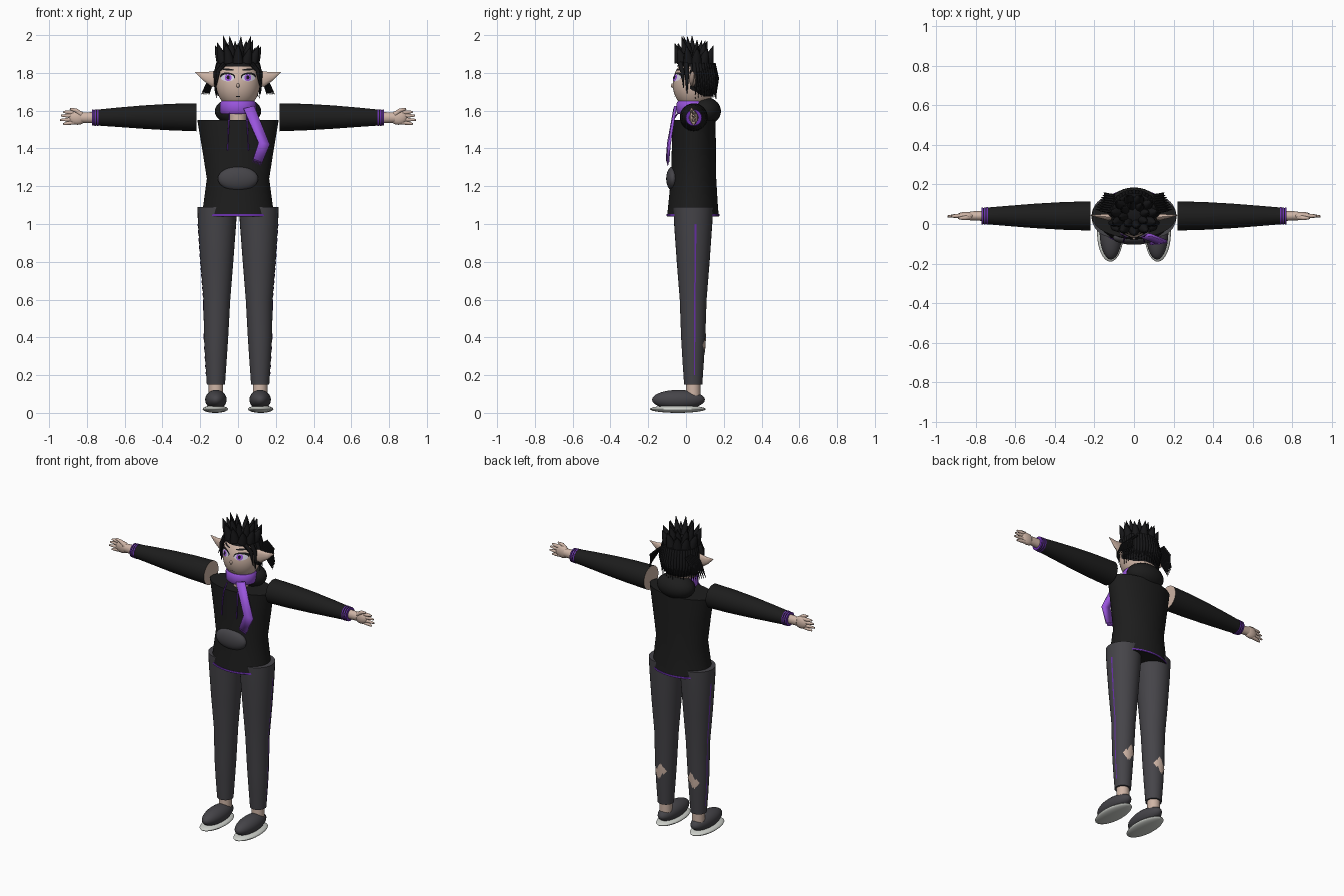
import bpy, bmesh, math, random
from mathutils import Vector, Matrix

random.seed(4)
cube = bpy.data.objects.get("Cube")
if cube:
    bpy.data.objects.remove(cube, do_unlink=True)


def material(name, r, g, b):
    m = bpy.data.materials.new(name)
    m.use_nodes = True
    m.diffuse_color = (r, g, b, 1)
    node = next(n for n in m.node_tree.nodes if n.type == 'BSDF_PRINCIPLED')
    node.inputs["Base Color"].default_value = (r, g, b, 1)
    node.inputs["Roughness"].default_value = 0.8
    return m


BLACK = material("black cloth", .012, .012, .012)
HAIR = material("hair black", .008, .008, .009)
GREY = material("charcoal grey", .06, .058, .066)
SKIN = material("skin", .62, .46, .38)
PURPLE = material("scarf purple", .32, .09, .72)
TRIM = material("trim purple", .14, .03, .4)
SOLE = material("sole white", .62, .64, .6)
EYE = material("eye white", .7, .66, .78)


def finish(name, bm, *mats, angle=0.8):
    bmesh.ops.recalc_face_normals(bm, faces=bm.faces)
    me = bpy.data.meshes.new(name)
    bm.to_mesh(me)
    bm.free()
    for m in mats:
        me.materials.append(m)
    me.shade_smooth()
    me.set_sharp_from_angle(angle=angle)
    ob = bpy.data.objects.new(name, me)
    bpy.context.collection.objects.link(ob)
    return ob


def skin_rings(bm, rings):
    """Bridge rings of points into a closed tube."""
    loops = [[bm.verts.new(p) for p in ring] for ring in rings]
    n = len(loops[0])
    for a, b in zip(loops, loops[1:]):
        for i in range(n):
            bm.faces.new((a[i], a[(i + 1) % n], b[(i + 1) % n], b[i]))
    return bm.faces.new(loops[0]), bm.faces.new(loops[-1])


def column(name, mat, sections, n=32):
    """Upright loft; section = z, centre x, centre y, radius x, radius y."""
    bm = bmesh.new()
    turn = [math.tau * i / n for i in range(n)]
    skin_rings(bm, [[(cx + rx * math.cos(a), cy + ry * math.sin(a), z) for a in turn]
                    for z, cx, cy, rx, ry in sections])
    return finish(name, bm, mat)


def blob(name, mat, centre, radii, n=28):
    bm = bmesh.new()
    bmesh.ops.create_uvsphere(bm, u_segments=n, v_segments=n // 2, radius=1,
                              matrix=Matrix.Translation(centre) @ Matrix.Diagonal((*radii, 1)))
    return finish(name, bm, mat)


def strand(bm, points, radii, n=8, flat=1.0):
    """Tapered tube along points; flat squashes it in y."""
    pts = [Vector(p) for p in points]
    rings = []
    for i, p in enumerate(pts):
        d = pts[min(i + 1, len(pts) - 1)] - pts[max(i - 1, 0)]
        q = d.to_track_quat('Z', 'Y')
        ring = []
        for k in range(n):
            a = math.tau * k / n
            v = q @ Vector((math.cos(a), math.sin(a), 0)) * radii[i]
            ring.append(p + Vector((v.x, v.y * flat, v.z)))
        rings.append(ring)
    return skin_rings(bm, rings)


# Hoodie body, hem trim, pocket and hood
column("hoodie_body", BLACK, [(1.04, 0, .037, .19, .137), (1.09, 0, .037, .185, .132),
                              (1.24, 0, .04, .165, .12), (1.4, 0, .042, .19, .117),
                              (1.55, 0, .042, .215, .113)], 48)
column("hem_trim", TRIM, [(1.042, 0, .037, .193, .14), (1.052, 0, .037, .192, .139)], 48)
blob("front_pocket", GREY, (0, -.07, 1.24), (.107, .035, .064))
blob("hood", BLACK, (0, .1, 1.597), (.123, .085, .075))
column("neck", SKIN, [(1.5, 0, .035, .047, .05), (1.66, 0, .035, .045, .047)])

# Scarf wrap and hanging tail
column("scarf_wrap", PURPLE, [(1.582, 0, .035, .086, .076), (1.592, 0, .035, .095, .085),
                              (1.64, 0, .035, .095, .085), (1.65, 0, .035, .088, .078)])
bm = bmesh.new()
edge = [((.03, -.06, 1.61), (.085, -.055, 1.625)), ((.108, -.093, 1.43), (.168, -.088, 1.42)),
        ((.08, -.1, 1.345), (.128, -.096, 1.325))]
rows = [[bm.verts.new(p) for p in pair] for pair in edge]
for a, b in zip(rows, rows[1:]):
    bm.faces.new((a[0], a[1], b[1], b[0]))
tail = finish("scarf_tail", bm, PURPLE)
thick = tail.modifiers.new("thickness", 'SOLIDIFY')
thick.thickness = .014
thick.offset = 0
bm = bmesh.new()
for i in range(7):
    top = Vector(edge[2][0]).lerp(Vector(edge[2][1]), (i + .5) / 7)
    strand(bm, [top, top + Vector((-.006, 0, -.018))], (.004, .002), 6)
finish("scarf_fringe", bm, PURPLE)

bm = bmesh.new()
for s in (-1, 1):
    strand(bm, [(s * .045, -.045, 1.585), (s * .048, -.075, 1.54),
                (s * .053, -.085, 1.47), (s * .053, -.09, 1.39)], (.004,) * 4, 6)
finish("drawstrings", bm, TRIM)

# Trouser profile: height, centre x, radius
LEG = [(.15, .117, .048), (.28, .117, .057), (.4, .116, .064), (.6, .112, .071),
       (.8, .112, .087), (1.0, .111, .101), (1.09, .11, .105)]


def leg_point(s, angle, z, lift=0):
    for (z0, x0, r0), (z1, x1, r1) in zip(LEG, LEG[1:]):
        if z <= z1:
            break
    t = (z - z0) / (z1 - z0)
    r = r0 + (r1 - r0) * t + lift
    return (s * (x0 + (x1 - x0) * t + r * math.sin(angle)), .038 + r * math.cos(angle), z)


for s, side in ((1, "left"), (-1, "right")):
    # Leg, outer stripe and torn patches on the calf
    column(side + "_trouser_leg", GREY, [(z, s * x, .038, r, r) for z, x, r in LEG])
    column(side + "_ankle", SKIN, [(.08, s * .117, .038, .038, .038),
                                   (.16, s * .117, .038, .038, .038)], 20)
    bm = bmesh.new()
    line = [[bm.verts.new(leg_point(s, 1.45 + d, .2 + .05 * i, .002)) for d in (-.05, .05)]
            for i in range(17)]
    for a, b in zip(line, line[1:]):
        bm.faces.new((a[0], a[1], b[1], b[0]))
    finish(side + "_side_stripe", bm, TRIM)
    bm = bmesh.new()
    for angle, z, w, h in ((0, .37, .36, .05), (-.4, .375, .3, .025), (.4, .36, .3, .028),
                           (.2, .345, .25, .03), (-.15, .395, .22, .03)):
        mid = bm.verts.new(leg_point(s, angle, z, .004))
        rim = [bm.verts.new(leg_point(s, angle + w * math.sin(k * math.pi / 4) * f,
                                      z + h * math.cos(k * math.pi / 4) * f, .003))
               for k in range(8) for f in [1 if k % 2 == 0 else .7]]
        for k in range(8):
            bm.faces.new((mid, rim[k], rim[(k + 1) % 8]))
    finish(side + "_calf_tear", bm, SKIN)

    # Shoe
    blob(side + "_shoe", GREY, (s * .117, -.04, .07), (.057, .14, .052))
    blob(side + "_sole", SOLE, (s * .12, -.043, .02), (.067, .148, .02))

    # Sleeve with skin inside the open shoulder end, and cuff bands
    bm = bmesh.new()
    ends = strand(bm, [(s * x, .041, z) for x, z in ((.22, 1.565), (.36, 1.566), (.5, 1.566),
                                                    (.64, 1.565), (.77, 1.563))],
                  (.074, .07, .062, .051, .04), 32)
    ends[0].material_index = 1
    finish(side + "_sleeve", bm, BLACK, SKIN)
    bm = bmesh.new()
    for x, r in ((.739, .0445), (.752, .0435), (.765, .0425)):
        strand(bm, [(s * x, .041, 1.563), (s * (x + .007), .041, 1.563)], (r, r), 32)
    finish(side + "_cuff_bands", bm, TRIM)

    # Hand
    bm = bmesh.new()
    strand(bm, [(s * .75, .041, 1.563), (s * .83, .041, 1.563)], (.03, .027), 16, .85)
    for z0, z1, x1 in ((.026, .031, .925), (.009, .011, .938), (-.009, -.012, .943),
                       (-.024, -.034, .925)):
        strand(bm, [(s * .86, .041, 1.563 + z0), (s * .9, .041, 1.563 + (z0 + z1) / 2),
                    (s * x1, .039, 1.563 + z1)], (.012, .0105, .005), 10)
    strand(bm, [(s * .83, .035, 1.58), (s * .86, .03, 1.603), (s * .89, .03, 1.609)],
           (.014, .011, .005), 10)
    finish(side + "_wrist_and_fingers", bm, SKIN)
    blob(side + "_palm", SKIN, (s * .85, .041, 1.563), (.047, .021, .038), 20)

    # Pointed ear
    bm = bmesh.new()
    strand(bm, [(s * .09, .035, 1.765), (s * .13, .035, 1.768), (s * .18, .04, 1.783),
                (s * .228, .045, 1.805)], (.03, .043, .022, .001), 12, .4)
    finish(side + "_ear", bm, SKIN)

# Head and facial features laid onto its surface
blob("head", SKIN, (0, .04, 1.74), (.115, .11, .135), 40)


def face_plate(name, mat, cx, cz, rx, rz, lift, tilt=0.0, n=24):
    bm = bmesh.new()

    def point(f, a):
        u, v = f * rx * math.cos(a), f * rz * math.sin(a)
        x = cx + u * math.cos(tilt) - v * math.sin(tilt)
        z = cz + u * math.sin(tilt) + v * math.cos(tilt)
        depth = 1 - (x / .115) ** 2 - ((z - 1.74) / .135) ** 2
        return bm.verts.new((x, .04 - .11 * math.sqrt(max(depth, 0)) - lift, z))
    turn = [math.tau * i / n for i in range(n)]
    inner, outer = ([point(f, a) for a in turn] for f in (.5, 1))
    bm.faces.new(inner)
    for i in range(n):
        j = (i + 1) % n
        bm.faces.new((inner[i], inner[j], outer[j], outer[i]))
    finish(name, bm, mat)


for s, side in ((1, "left"), (-1, "right")):
    face_plate(side + "_lash", HAIR, s * .055, 1.781, .04, .021, .002, s * .08)
    face_plate(side + "_eye", EYE, s * .055, 1.774, .035, .019, .004)
    face_plate(side + "_iris", PURPLE, s * .052, 1.775, .018, .018, .006)
    face_plate(side + "_pupil", HAIR, s * .052, 1.776, .008, .01, .008)
    face_plate(side + "_brow", HAIR, s * .056, 1.818, .035, .005, .003, s * .08)
face_plate("mouth", HAIR, 0, 1.675, .017, .0018, .003)
blob("nose", SKIN, (0, -.07, 1.733), (.008, .01, .012), 12)

# Hair cap, cut open over the face
bm = bmesh.new()
bmesh.ops.create_uvsphere(bm, u_segments=48, v_segments=32, radius=1,
                          matrix=Matrix.Translation((0, .05, 1.76)) @ Matrix.Diagonal((.122, .117, .135, 1)))
bmesh.ops.delete(bm, geom=[v for v in bm.verts if v.co.z < 1.67 or
                           (v.co.z < 1.832 and v.co.y < .02)], context='VERTS')
finish("hair_cap", bm, HAIR)

# Crown of spikes
bm = bmesh.new()
for count, base, reach, z0, z1, r in ((11, .085, .122, 1.855, 1.95, .03),
                                      (8, .05, .08, 1.87, 1.985, .026)):
    for i in range(count):
        a = math.tau * (i + .25) / count
        c, d = math.cos(a), math.sin(a)
        top = z1 + random.uniform(-.02, .015)
        strand(bm, [(base * c, .045 + base * d * .9, z0),
                    ((base + reach) / 2 * c, .045 + (base + reach) / 2 * d * .85, (z0 + top) / 2),
                    (reach * c, .045 + reach * d * .85, top)], (r, r * .65, .001))
finish("crown_spikes", bm, HAIR)

# Layered strands round the back, flared side strands and fringe locks
bm = bmesh.new()
for i in range(23):
    a = math.pi * i / 22
    c, d = math.cos(a), math.sin(a)
    strand(bm, [(.105 * c, .045 + .1 * d, 1.85), (.122 * c, .05 + .112 * d, 1.77),
                (.115 * c, .05 + .11 * d, 1.67 + random.uniform(-.01, .01))], (.012, .013, .002))
for s in (-1, 1):
    for i in range(8):
        y = .06 + .012 * i
        strand(bm, [(s * .1, y, 1.82), (s * .145, y + .006, 1.775),
                    (s * (.17 - .004 * i), y + .01, 1.73),
                    (s * (.195 - .006 * i), y + .015, 1.685)], (.008, .008, .006, .001), 6)
    strand(bm, [(s * .07, -.03, 1.85), (s * .105, -.02, 1.81), (s * .118, -.012, 1.72)],
           (.014, .012, .002))
    strand(bm, [(s * .095, 0, 1.85), (s * .118, .005, 1.8), (s * .12, .005, 1.69)],
           (.014, .013, .002))
finish("hair_strands", bm, HAIR)
